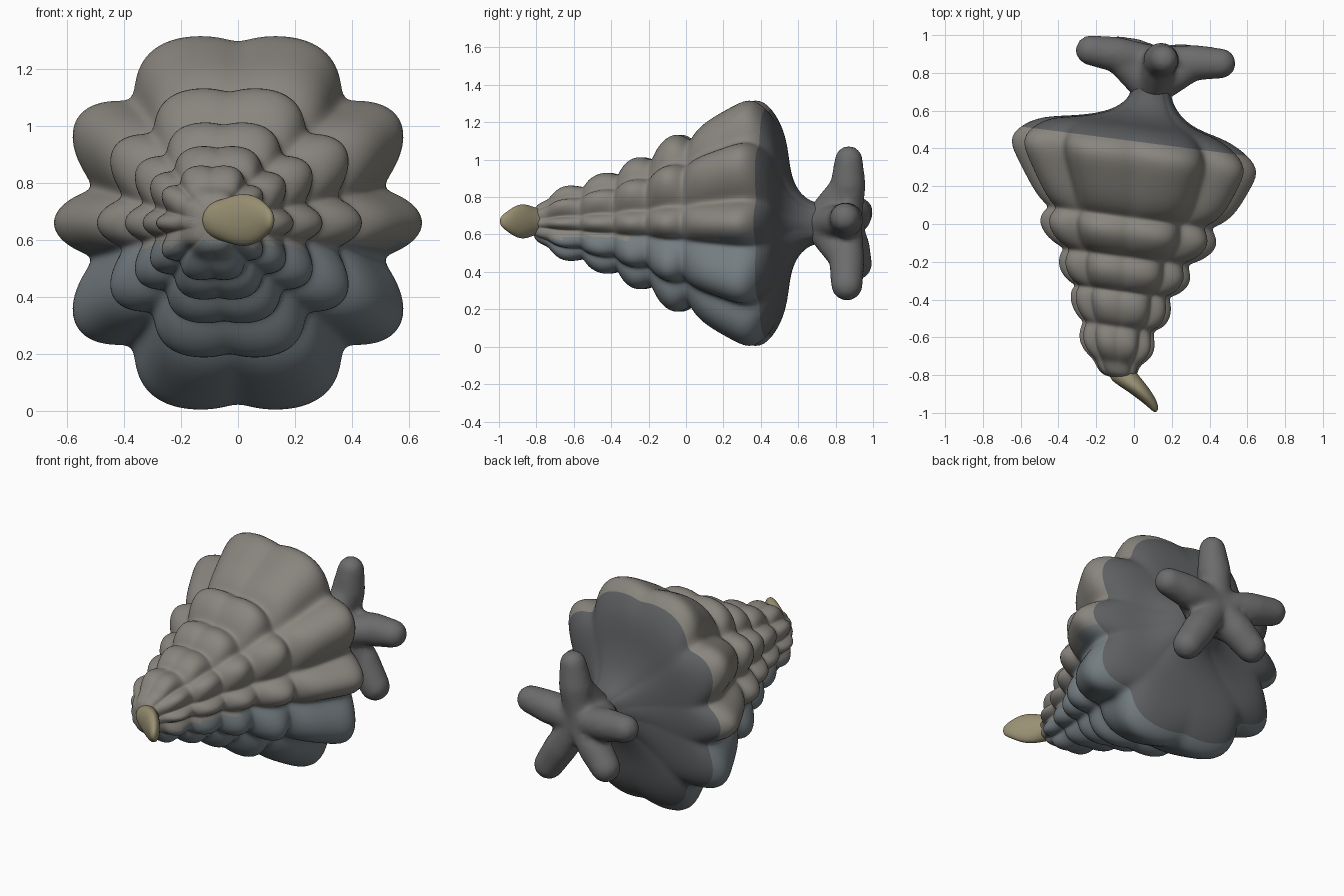
import bpy, bmesh
from math import sin, cos, pi, radians
from mathutils import Vector

if "Cube" in bpy.data.objects:
    bpy.data.objects.remove(bpy.data.objects["Cube"])

CZ = 0.66  # height of the long axis


def material(name, rgb):
    m = bpy.data.materials.new(name)
    m.diffuse_color = (*rgb, 1)
    m.use_nodes = True
    m.node_tree.nodes["Principled BSDF"].inputs["Base Color"].default_value = m.diffuse_color
    return m


WARM = material("upper_tan_grey", (0.25, 0.235, 0.21))
COOL = material("lower_blue_grey", (0.175, 0.205, 0.22))
DARK = material("back_dark_grey", (0.11, 0.115, 0.12))
FAN = material("fan_grey", (0.15, 0.15, 0.15))
TIP = material("tip_yellow", (0.32, 0.28, 0.17))


def finish(name, bm, mats, pick=None):
    bmesh.ops.recalc_face_normals(bm, faces=bm.faces)
    bm.normal_update()
    for f in bm.faces:
        f.smooth = True
        if pick:
            f.material_index = pick(f)
    me = bpy.data.meshes.new(name)
    bm.to_mesh(me)
    bm.free()
    for m in mats:
        me.materials.append(m)
    ob = bpy.data.objects.new(name, me)
    bpy.context.collection.objects.link(ob)
    return ob


def loft(name, rings, mats, pick=None):
    """Skin a list of closed point rings and cap both ends."""
    bm = bmesh.new()
    loops = [[bm.verts.new(p) for p in ring] for ring in rings]
    n = len(loops[0])
    for a, b in zip(loops, loops[1:]):
        for i in range(n):
            j = (i + 1) % n
            bm.faces.new((a[i], a[j], b[j], b[i]))
    bm.faces.new(loops[0])
    bm.faces.new(loops[-1])
    ob = finish(name, bm, mats, pick)
    sub = ob.modifiers.new("smooth", 'SUBSURF')
    sub.levels = sub.render_levels = 2
    return ob


# Tiered shell: (y, axis x, crest radius, valley radius)
PROFILE = [
    (-.82, -.08, .08, .08), (-.77, -.09, .11, .10), (-.73, -.09, .125, .11),
    (-.70, -.09, .17, .13), (-.64, -.09, .205, .155), (-.57, -.09, .195, .165), (-.54, -.08, .185, .165),
    (-.52, -.07, .23, .19), (-.45, -.07, .27, .215), (-.38, -.07, .265, .225), (-.355, -.06, .245, .22),
    (-.335, -.06, .30, .25), (-.27, -.05, .355, .285), (-.20, -.05, .345, .29), (-.17, -.04, .325, .285),
    (-.145, -.04, .40, .32), (-.07, -.03, .475, .375), (.00, -.03, .465, .385), (.035, -.02, .425, .38),
    (.06, -.01, .48, .40), (.13, 0, .545, .44), (.25, 0, .61, .48), (.36, 0, .67, .525),
    (.44, 0, .61, .51), (.51, 0, .49, .45), (.53, .03, .33, .315), (.575, .07, .19, .185),
    (.65, .09, .115, .115), (.72, .09, .10, .10), (.80, .11, .12, .12)]

# Lobe spacing: even phase -> real angle inside one quarter turn
WARP = [(0, 0), (18, 13), (54, 48), (90, 90)]


def warp(t):
    for (u0, v0), (u1, v1) in zip(WARP, WARP[1:]):
        if t <= u1:
            return v0 + (v1 - v0) * (t - u0) / (u1 - u0)
    return t


def shell_ring(y, cx, crest, valley, n=80):
    ring = []
    for i in range(n):
        deg = 360 * i / n
        quarter, t = divmod(deg, 90)
        a = radians(90 * quarter + (warp(t) if quarter % 2 == 0 else 90 - warp(90 - t)))
        up = abs(sin(a)) ** 4
        c = abs(cos(5 * radians(deg))) ** (1.0 - 0.1 * up)
        c += (1 - c) * 0.65 * up                   # flatter creases above and below
        diagonal = 1 + 0.045 * sin(2 * a) ** 4     # diagonal lobes reach further
        r = valley + (crest * diagonal - valley) * c
        x = r * cos(a)
        ring.append((cx + x, y - 0.13 * x, CZ + 1.05 * r * sin(a)))
    return ring


def shell_shade(f):
    c = f.calc_center_median()
    if c.y + 0.13 * c.x > 0.42:
        return 2
    return 0 if c.z > CZ - 0.08 else 1


loft("tiered_shell", [shell_ring(*p) for p in PROFILE], [WARM, COOL, DARK], shell_shade)

# Bent tip: (x, y, half width, half height)
tip = [(-.08, -.76, .07, .07), (-.05, -.81, .055, .075), (.01, -.86, .045, .10),
       (.06, -.91, .035, .09), (.10, -.955, .025, .055), (.12, -.995, .012, .025)]
loft("tip", [[(x + w * cos(k * pi / 6), y + .6 * w * cos(k * pi / 6), CZ + .01 + h * sin(k * pi / 6))
              for k in range(12)] for x, y, w, h in tip], [TIP])


# Five-armed fan at the back, fused into one surface
def limb(bm, *balls):
    """Convex skin around a few (centre, radius) balls."""
    part = bmesh.new()
    for c, r in balls:
        res = bmesh.ops.create_icosphere(part, subdivisions=3, radius=r)
        bmesh.ops.translate(part, verts=res["verts"], vec=c)
    hull = bmesh.ops.convex_hull(part, input=part.verts)
    bmesh.ops.delete(part, geom=list(set(hull["geom_interior"])), context='VERTS')
    me = bpy.data.meshes.new("limb")
    part.to_mesh(me)
    part.free()
    bm.from_mesh(me)
    bpy.data.meshes.remove(me)


bm = bmesh.new()
neck = Vector((.09, .70, CZ))
hub = Vector((.12, .86, CZ))
# arm ends: (x, y, z, end radius)
for x, y, z, r in [(.16, .87, 1.00, .075), (.46, .85, .69, .08), (.33, .86, .33, .085),
                   (-.09, .91, .44, .085), (-.23, .92, .72, .08)]:
    end = Vector((x, y, z))
    mid = hub.lerp(end, 0.6)
    limb(bm, (neck, .085), (hub, .08), (mid, .085))    # web flaring out of the neck
    limb(bm, (hub, .08), (mid, .095), (end, r))
fan = finish("tail_fan", bm, [FAN])
rm = fan.modifiers.new("fuse", 'REMESH')
rm.mode = 'VOXEL'
rm.voxel_size = 0.018
rm.use_smooth_shade = True
sm = fan.modifiers.new("soften", 'SMOOTH')
sm.factor = 0.5
sm.iterations = 6
